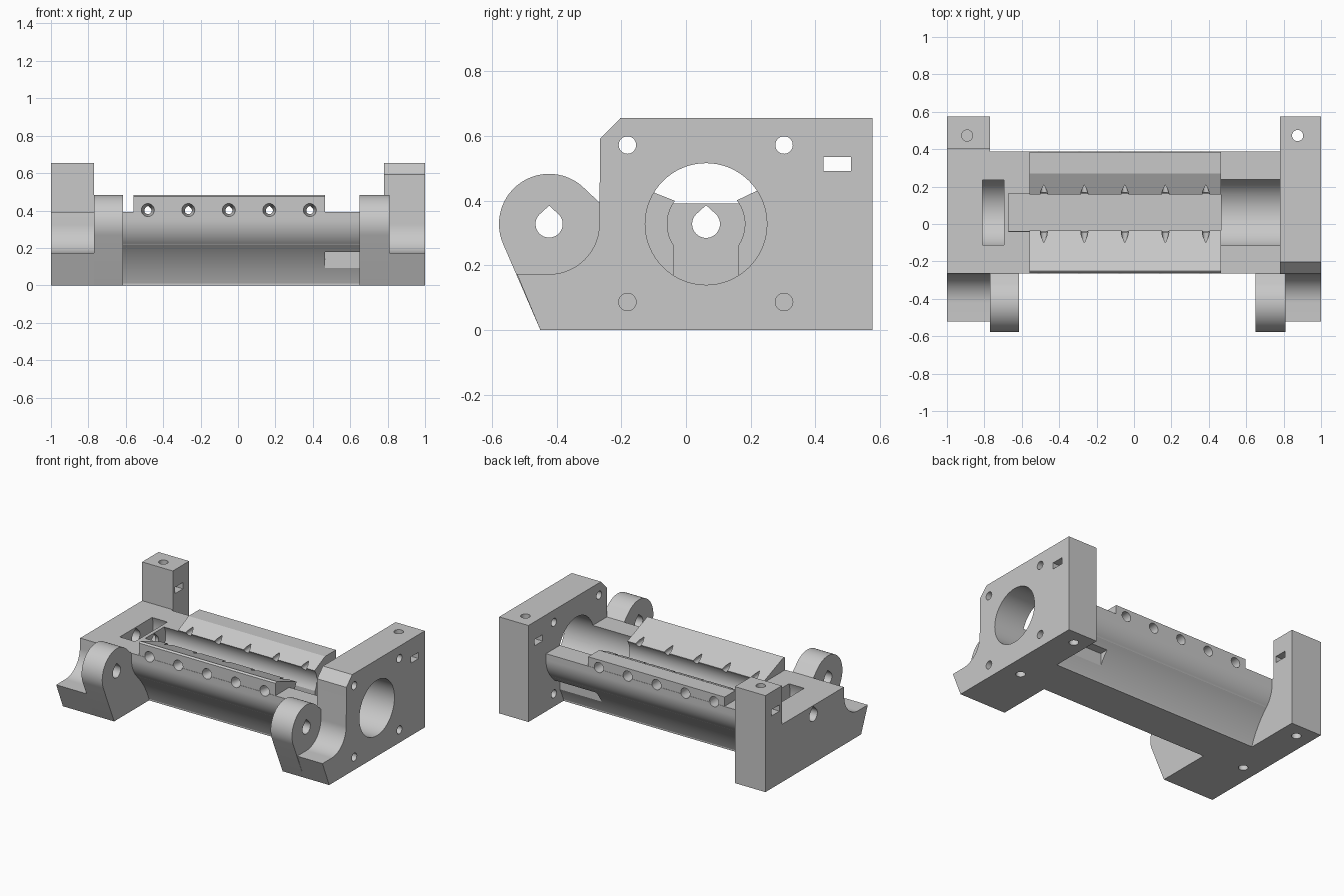
import bpy, bmesh, math

cube = bpy.data.objects.get("Cube")
if cube:
    bpy.data.objects.remove(cube, do_unlink=True)

grey = bpy.data.materials.new("plain_grey")
grey.use_nodes = True
colour = (0.58, 0.58, 0.58, 1)
grey.diffuse_color = colour
grey.node_tree.nodes["Principled BSDF"].inputs["Base Color"].default_value = colour


def arc(cu, cv, r, start, end, n=32):
    """Points on an arc, angles in degrees."""
    angles = [math.radians(start + (end - start) * i / n) for i in range(n + 1)]
    return [(cu + r * math.cos(a), cv + r * math.sin(a)) for a in angles]


def circle(cu, cv, r, n=48):
    return arc(cu, cv, r, 0, 360, n)[:-1]


def teardrop(cu, cv, r):
    """Circle with a pointed roof."""
    return arc(cu, cv, r, 135, 405) + [(cu, cv + r * 1.35)]


def box(u0, u1, v0, v1):
    return [(u0, v0), (u1, v0), (u1, v1), (u0, v1)]


def prism(name, profile, lo, hi, axis="x", end_profile=None):
    """Extrude a profile along an axis, optionally into another profile."""
    place = {"x": lambda u, v, w: (w, u, v),
             "y": lambda u, v, w: (u, w, v),
             "z": lambda u, v, w: (u, v, w)}[axis]
    bm = bmesh.new()
    ends = [[bm.verts.new(place(u, v, w)) for u, v in pts]
            for pts, w in ((profile, lo), (end_profile or profile, hi))]
    bm.faces.new(ends[0])
    bm.faces.new(ends[1])
    for i in range(len(profile)):
        j = (i + 1) % len(profile)
        bm.faces.new((ends[0][i], ends[0][j], ends[1][j], ends[1][i]))
    bmesh.ops.recalc_face_normals(bm, faces=bm.faces)
    mesh = bpy.data.meshes.new(name)
    bm.to_mesh(mesh)
    bm.free()
    ob = bpy.data.objects.new(name, mesh)
    bpy.context.collection.objects.link(ob)
    mesh.materials.append(grey)
    return ob


def activate(ob):
    bpy.ops.object.select_all(action="DESELECT")
    ob.select_set(True)
    bpy.context.view_layer.objects.active = ob


def cut(parts, profile, lo, hi, axis="x", end_profile=None):
    """Subtract an extruded profile from each part."""
    cutter = prism("cutter", profile, lo, hi, axis, end_profile)
    cutter.hide_render = True
    for part in parts:
        activate(part)
        mod = part.modifiers.new("cut", "BOOLEAN")
        mod.operation = "DIFFERENCE"
        mod.solver = "EXACT"
        mod.object = cutter
        bpy.ops.object.modifier_apply(modifier=mod.name)
    bpy.data.objects.remove(cutter, do_unlink=True)


# Main axis and hinge axis in the y-z plane, and main heights
CY, CZ = 0.062, 0.328
HY, HZ, HR = -0.423, 0.328, 0.155
DECK, TOP, BACK = 0.392, 0.655, 0.576

# Body: round shoulders flaring in to a narrow foot, mirrored about the axis
flank = ([(0.138, 0)] + arc(0.689, -0.201, 0.59, 159, 135, 16)
         + arc(0.136, 0.35, 0.19, -44, 0, 16) + [(0.326, DECK)])
tube = prism("tube_body", [(CY + d, z) for d, z in flank]
             + [(CY - d, z) for d, z in reversed(flank)], -0.78, 0.79)

# Clamping rails on the deck
front_rail = prism("front_rail", [(-0.262, DECK - 0.01), (-0.035, DECK - 0.01), (-0.035, 0.4),
                                  (-0.25, 0.484), (-0.262, 0.475)], -0.56, 0.465)
back_rail = prism("back_rail", [(0.155, DECK - 0.01), (0.386, DECK - 0.01), (0.386, 0.455),
                                (0.27, 0.455), (0.155, 0.4)], -0.56, 0.465)

# End blocks with feet scooped around the hinge
scoop = [(-0.45, 0), (-0.522, HZ - HR)] + arc(HY, HZ, HR, 270, 360)
left_block = prism("left_block", scoop + [(-0.265, DECK), (0.4, DECK), (0.4, TOP),
                                          (BACK, TOP), (BACK, 0)], -1, -0.77)
right_plate = prism("right_plate", scoop + [(-0.265, 0.592), (-0.203, TOP), (BACK, TOP),
                                            (BACK, 0)], 0.78, 1)

# Hinge knuckles
knuckle = ([(-0.45, 0)] + arc(HY, HZ, HR, 202.7, 45)
           + [(-0.265, 0.392), (-0.2, 0.385), (-0.17, 0.2), (-0.095, 0.08), (-0.06, 0)])
knuckles = [prism("left_knuckle", knuckle, -0.77, -0.615),
            prism("right_knuckle", knuckle, 0.65, 0.81)]
cut(knuckles, teardrop(HY, HZ, 0.042), -1.1, 1.1)

# Wide bore, keyhole channel, disc pocket and shaft hole
cut([tube, right_plate], circle(CY, CZ, 0.188, 64), 0.465, 1.1)
half = math.degrees(math.acos(0.1 / 0.12))
keyhole = arc(CY, CZ, 0.12, -half, 180 + half) + [(CY - 0.1, 0.12), (CY + 0.1, 0.12)]
cut([tube, front_rail, back_rail], keyhole, -0.67, 0.466)
cut([tube, left_block], circle(CY, CZ, 0.185, 64), -0.81, -0.695)
cut([tube, left_block], teardrop(CY, CZ, 0.043), -1.1, -0.6)

# Flat reliefs low on both sides of the body
for side in (-1, 1):
    near, far = sorted((CY + side * 0.178, CY + side * 0.4))
    cut([tube], box(near, far, 0.078, 0.178), 0.465, 0.78)

# Row of screw holes through the rails: conical in front, straight behind
for i in range(5):
    x = -0.482 + i * 0.2165
    cut([tube, front_rail, back_rail], teardrop(x, 0.4, 0.019), -0.5, 0.6, "y")
    cut([tube, front_rail], circle(x, 0.403, 0.036, 24), -0.268, -0.19, "y",
        circle(x, 0.4, 0.018, 24))
    cut([tube, back_rail], circle(x, 0.403, 0.034, 24), 0.28, 0.6, "y")

# Mounting holes and nut slots in the end blocks
for y in (-0.181, 0.303):
    for z in (0.087, 0.572):
        cut([right_plate], circle(y, z, 0.027, 24), 0.7, 1.1)
cut([left_block, right_plate], box(0.425, 0.51, 0.492, 0.535), -1.1, 1.1)
cut([right_plate], circle(0.875, 0.473, 0.03, 24), -0.1, 0.8, "z")
cut([left_block], circle(-0.892, 0.473, 0.03, 24), 0.45, 0.8, "z")
cut([left_block], circle(-0.892, 0.473, 0.03, 24), -0.1, 0.2, "z")
for block, x in ((left_block, -0.892), (right_plate, 0.875)):
    cut([block], circle(x, -0.03, 0.03, 24), -0.1, 0.1, "z")

# Smooth the curved surfaces, keep edges sharp
for part in [tube, front_rail, back_rail, left_block, right_plate] + knuckles:
    activate(part)
    bpy.ops.object.shade_smooth_by_angle(angle=math.radians(18))
